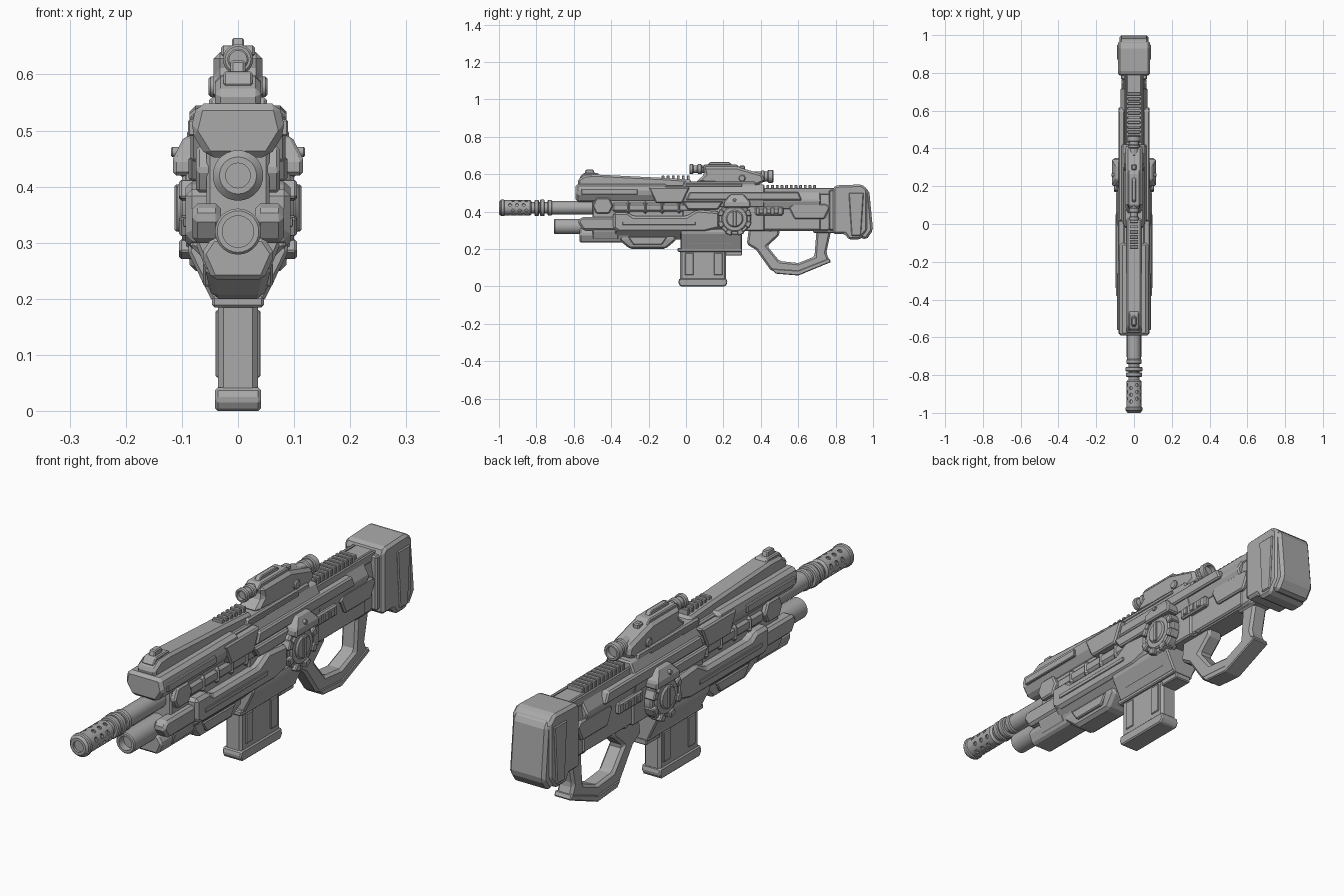
import bpy, bmesh, math
from mathutils import Vector

cube = bpy.data.objects.get("Cube")
if cube:
    bpy.data.objects.remove(cube)

grey = (0.4, 0.4, 0.4, 1)
mat = bpy.data.materials.new("plain grey")
mat.use_nodes = True
mat.diffuse_color = grey
mat.node_tree.nodes["Principled BSDF"].inputs["Base Color"].default_value = grey


def loft(bm, rings):
    """Skin a stack of equal point rings and cap both ends."""
    rows = [[bm.verts.new(p) for p in ring] for ring in rings]
    for lower, upper in zip(rows, rows[1:]):
        for i in range(len(lower)):
            bm.faces.new((lower[i - 1], lower[i], upper[i], upper[i - 1]))
    bm.faces.new(rows[0])
    bm.faces.new(rows[-1])


def finish(name, bm, mirror=False, chamfer=0, smooth=False, repeat=1, step=0):
    bmesh.ops.recalc_face_normals(bm, faces=bm.faces)
    mesh = bpy.data.meshes.new(name)
    bm.to_mesh(mesh)
    bm.free()
    mesh.materials.append(mat)
    if smooth:
        mesh.polygons.foreach_set("use_smooth", [True] * len(mesh.polygons))
        mesh.set_sharp_from_angle(angle=math.radians(35))
    ob = bpy.data.objects.new(name, mesh)
    bpy.context.collection.objects.link(ob)
    if mirror:
        ob.modifiers.new("mirror", 'MIRROR').use_mirror_merge = False
    if repeat > 1:
        array = ob.modifiers.new("row", 'ARRAY')
        array.count = repeat
        array.use_relative_offset = False
        array.use_constant_offset = True
        array.constant_offset_displace = (0, step, 0)
    if chamfer:
        bevel = ob.modifiers.new("chamfer", 'BEVEL')
        bevel.width, bevel.segments = chamfer, 1
        bevel.limit_method, bevel.angle_limit = 'ANGLE', math.radians(30)
    return ob


def block(name, front, back, low, high, wide, inner=None, mid=None, cut_low=0, cut_high=0,
          slim_low=0, slim_high=0, chamfer=.006, repeat=1, step=0):
    """Box from front to back; cut shortens and slim narrows its top or bottom.
    With inner it becomes a mirrored pair; with mid its full size sits at that height."""
    levels = [(low, cut_low, slim_low), (high, cut_high, slim_high)]
    if mid is not None:
        levels.insert(1, (mid, 0, 0))
    rings = []
    for z, cut, slim in levels:
        right = wide - slim
        left = -right if inner is None else inner
        rings.append([(left, front + cut, z), (right, front + cut, z),
                      (right, back - cut, z), (left, back - cut, z)])
    bm = bmesh.new()
    loft(bm, rings)
    return finish(name, bm, inner is not None, chamfer, False, repeat, step)


def plate(name, outline, wide, inner=None, chamfer=.006):
    """Side outline of (y, z) points given thickness across x."""
    left = -wide if inner is None else inner
    bm = bmesh.new()
    loft(bm, [[(x, y, z) for y, z in outline] for x in (left, wide)])
    return finish(name, bm, inner is not None, chamfer)


def drum(name, face, end, radius, centre, edge=.004, bore=0, across=False, sides=28):
    """Turned part with eased rims; bore sinks a recess, across makes a mirrored side pair."""
    s = math.copysign(1, end - face)
    profile = [(face, radius - edge), (face + s * edge, radius), (end - s * edge, radius), (end, radius - edge)]
    if bore:
        profile = [(face + s * .03, bore), (face, bore)] + profile
    rings = []
    for t, r in profile:
        spokes = [(r * math.cos(a), r * math.sin(a)) for a in (math.tau * i / sides for i in range(sides))]
        rings.append([Vector(centre) + Vector((t, u, v) if across else (u, t, v)) for u, v in spokes])
    bm = bmesh.new()
    loft(bm, rings)
    return finish(name, bm, across, smooth=True)


# Barrel, collar rings and perforated muzzle
bore_line = Vector((0, 0, .42))
drum("barrel_tip", -.85, -.7, .03, bore_line)
drum("barrel", -.74, -.3, .036, bore_line)
for i, (face, radius) in enumerate(((-.81, .043), (-.78, .045), (-.74, .041))):
    drum(f"barrel_collar_{i + 1}", face, face + .024, radius, bore_line)
muzzle = drum("muzzle", -1, -.825, .041, bore_line, edge=.008, bore=.022)
drum("muzzle_lip", -.99, -.97, .045, bore_line)
bm = bmesh.new()
for i in range(8):
    angle = math.tau * (i + .5) / 8
    out = Vector((math.cos(angle), 0, math.sin(angle)))
    turn = out.to_track_quat('Z', 'Y').to_matrix().to_4x4()
    for k in range(3):
        peg = bmesh.ops.create_cone(bm, cap_ends=True, segments=10, radius1=.009, radius2=.009, depth=.02)["verts"]
        bmesh.ops.transform(bm, matrix=turn, verts=peg)
        along = Vector((0, k * .036 + (i % 2) * .015 - .94, 0))
        bmesh.ops.translate(bm, verts=peg, vec=bore_line + along + out * .042)
cutter = finish("muzzle_hole_cutter", bm)
cutter.hide_render = True
cutter.hide_set(True)
holes = muzzle.modifiers.new("holes", 'BOOLEAN')
holes.operation, holes.object, holes.solver = 'DIFFERENCE', cutter, 'EXACT'

# Under-barrel tube and its housing
tube_line = (0, 0, .32)
drum("lower_tube", -.4, -.3, .036, tube_line)
drum("lower_tube_mouth", -.705, -.4, .041, tube_line, bore=.028)
block("lower_tube_housing", front=-.57, back=-.3, low=.235, high=.31, mid=.28, wide=.066, slim_low=.02, slim_high=.02, chamfer=.008)
block("lower_tube_saddle", front=-.5, back=-.36, low=.25, high=.33, mid=.3, wide=.076, slim_low=.02, slim_high=.02)

# Core of the fore-end
block("fore_core", front=-.5, back=.1, low=.28, high=.54, wide=.056)

# Upper cover, raised spine and front sight
block("upper_cover", front=-.59, back=-.1, low=.452, high=.548, mid=.5, wide=.085, slim_low=.03, slim_high=.012, chamfer=.012)
block("upper_cover_tail", front=-.2, back=.02, low=.445, high=.53, wide=.085, inner=.03, cut_low=.04)
block("upper_cover_strip", front=-.56, back=-.26, low=.49, high=.52, wide=.089, inner=.07, chamfer=.003)
plate("top_spine", [(-.56, .46), (-.58, .57), (-.54, .595), (-.48, .598), (-.12, .58), (.03, .57), (.03, .46)],
      wide=.041, chamfer=.01)
block("front_sight", front=-.55, back=-.48, low=.58, high=.625, wide=.013, cut_high=.015, chamfer=.004)
block("front_sight_base", front=-.57, back=-.45, low=.58, high=.605, wide=.026, cut_high=.02, chamfer=.004)
block("forward_rail", front=-.13, back=-.115, low=.56, high=.592, wide=.022, chamfer=.002, repeat=6, step=.027)

# Barrel shroud on both sides
block("shroud_block", front=-.5, back=-.39, low=.39, high=.472, mid=.43, wide=.075, inner=.03, cut_low=.02, cut_high=.02)
block("shroud_rod", front=-.4, back=.1, low=.395, high=.45, wide=.066, inner=.03, chamfer=.014)
block("shroud_band", front=-.32, back=-.295, low=.388, high=.456, wide=.071, inner=.03, chamfer=.012, repeat=4, step=.09)

# Lower handguard shells
block("handguard_front", front=-.58, back=-.34, low=.3, high=.37, mid=.345, wide=.082, inner=.03, cut_low=.03, cut_high=.02, chamfer=.01)
plate("handguard_rear", [(-.39, .31), (-.36, .29), (.1, .29), (.18, .31), (.18, .4), (.06, .41), (0, .375),
                         (-.28, .375), (-.31, .395), (-.39, .395)], wide=.094, inner=.03, chamfer=.012)
block("handguard_strip", front=-.34, back=.05, low=.328, high=.345, wide=.098, inner=.08, chamfer=.002)
block("handguard_belly", front=-.38, back=.12, low=.25, high=.3, wide=.09, slim_low=.05)

# Forward grip pod
block("fore_pod", front=-.36, back=-.05, low=.2, high=.29, mid=.25, wide=.058, cut_low=.06, slim_low=.012, chamfer=.012)
block("fore_pod_panel", front=-.31, back=-.1, low=.222, high=.265, wide=.062, inner=.04, cut_low=.03, chamfer=.004)

# Magazine well and magazine
block("magazine_well", front=-.03, back=.3, low=.195, high=.31, mid=.285, wide=.09, slim_low=.044, slim_high=.005)
block("magazine_well_panel", front=0, back=.27, low=.225, high=.28, wide=.08, inner=.03, cut_low=.02, slim_low=.018, chamfer=.004)
block("magazine_well_lip", front=-.045, back=.3, low=.185, high=.205, wide=.046, chamfer=.004)
block("magazine_catch", front=.21, back=.3, low=.165, high=.19, wide=.036, chamfer=.004)
block("magazine", front=-.032, back=.215, low=.03, high=.2, wide=.036, chamfer=.01)
block("magazine_base", front=-.042, back=.222, low=0, high=.042, mid=.02, wide=.041, cut_low=.012, cut_high=.006, chamfer=.005)
block("magazine_rib", front=-.005, back=.04, low=.06, high=.18, wide=.04, inner=.03, chamfer=.003, repeat=2, step=.155)

# Receiver
block("receiver_upper", front=-.02, back=.42, low=.42, high=.545, mid=.48, wide=.078, slim_low=.014, slim_high=.028)
block("receiver_lower", front=-.02, back=.42, low=.295, high=.43, wide=.062)
block("rear_receiver_upper", front=.4, back=.72, low=.41, high=.515, mid=.46, wide=.073, slim_low=.018, slim_high=.03)
block("rear_receiver_lower", front=.4, back=.72, low=.3, high=.42, wide=.055)
block("stock_neck", front=.68, back=.82, low=.285, high=.525, mid=.42, wide=.058, slim_low=.018, slim_high=.018)
block("receiver_side_rail", front=0, back=.62, low=.46, high=.505, wide=.083, inner=.05, cut_high=.02)
block("receiver_cheek", front=-.02, back=.2, low=.41, high=.455, wide=.088, inner=.05, cut_low=.03)
block("ejection_housing", front=.37, back=.52, low=.38, high=.425, wide=.074, inner=.04)
block("ejection_rib", front=.39, back=.415, low=.388, high=.418, wide=.079, inner=.06, chamfer=.003, repeat=3, step=.04)
block("rear_lower_panel", front=.34, back=.79, low=.295, high=.37, mid=.33, wide=.05, cut_low=.03, chamfer=.008)
block("rear_side_panel", front=.55, back=.77, low=.36, high=.44, mid=.42, wide=.066, inner=.04, cut_low=.03, cut_high=.02)
block("rear_top_ridge", front=.43, back=.445, low=.5, high=.542, wide=.034, chamfer=.002, repeat=11, step=.025)
block("rear_top_rail", front=.41, back=.8, low=.49, high=.527, wide=.05, inner=.04, chamfer=.004)

# Round side dials with grip lugs, centre bar and bracket
dial = Vector((0, .26, .362))
for part, reach, radius in (("rim", .092, .088), ("face", .1, .07), ("hub", .108, .046)):
    drum("dial_" + part, reach, .04, radius, dial, edge=.006, across=True)
bm = bmesh.new()
for i in range(8):
    angle = math.tau * (i + .5) / 8
    corners = [(r * math.cos(angle + s), r * math.sin(angle + s))
               for r, s in ((.066, -.2), (.094, -.2), (.094, .2), (.066, .2))]
    loft(bm, [[dial + Vector((x, u, v)) for u, v in corners] for x in (.06, .105)])
finish("dial_lugs", bm, True, .004)
block("dial_bar", dial.y - .009, dial.y + .009, dial.z - .042, dial.z + .042, wide=.113, inner=.09, chamfer=.003)
block("dial_bracket", front=.2, back=.345, low=.42, high=.49, mid=.45, wide=.116, inner=.06, cut_high=.035, slim_high=.02)
drum("bracket_bolt", .119, .1, .009, (0, dial.y, .462), edge=.002, across=True, sides=12)

# Grip joined to a closed guard
plate("grip_loop", [(.34, .34), (.325, .225), (.375, .195), (.45, .09), (.49, .07), (.6, .062), (.77, .13), (.75, .18), (.785, .34),
                    (.7, .33), (.687, .16), (.6, .125), (.5, .135), (.435, .215), (.5, .275), (.5, .34)], wide=.034, chamfer=.01)
plate("grip_toe", [(.455, .095), (.48, .068), (.6, .058), (.775, .13), (.765, .15), (.6, .085)], wide=.037, chamfer=.004)
drum("guard_pin", .054, .03, .016, (0, .45, .31), across=True, sides=12)

# Butt stock and pad
plate("butt_stock", [(.785, .28), (.785, .525), (.8, .54), (.94, .545), (.97, .52), (.97, .3), (.93, .25), (.87, .25), (.85, .28)],
      wide=.086, chamfer=.018)
plate("butt_pad", [(.93, .26), (.965, .25), (1, .3), (.98, .51), (.95, .535)], wide=.078, chamfer=.012)
block("butt_collar", front=.765, back=.8, low=.3, high=.515, wide=.07)
block("butt_side_panel", front=.87, back=.95, low=.27, high=.5, wide=.091, inner=.07, cut_low=.015, chamfer=.004)

# Scope mount, body and lenses
block("scope_rail", front=-.03, back=.39, low=.51, high=.56, wide=.052, cut_high=.02)
block("scope_rail_strip", front=0, back=.3, low=.535, high=.548, wide=.058, inner=.04, chamfer=.002)
plate("scope_body", [(.05, .555), (.1, .6), (.09, .64), (.27, .64), (.41, .6), (.42, .56), (.38, .54)], wide=.044, chamfer=.012)
block("scope_cap", front=.08, back=.29, low=.632, high=.652, wide=.03, cut_high=.02, chamfer=.004)
block("scope_ridge", front=.11, back=.25, low=.645, high=.665, wide=.011, cut_high=.02, chamfer=.003)
block("scope_turret", front=.285, back=.315, low=.62, high=.645, wide=.014, chamfer=.005)
lens_line, eye_line = (0, 0, .627), (0, 0, .588)
drum("scope_lens_tube", .03, .15, .02, lens_line)
drum("scope_lens_rim", .018, .04, .027, lens_line, bore=.018)
drum("scope_lens_ring", .06, .085, .026, lens_line)
drum("scope_eye_tube", .36, .45, .026, eye_line)
drum("scope_eye_ring", .4, .42, .031, eye_line)
drum("scope_eye_cup", .467, .436, .034, eye_line, bore=.023)
drum("scope_side_knob", .053, .03, .018, (0, .3, .578), across=True, sides=16)
